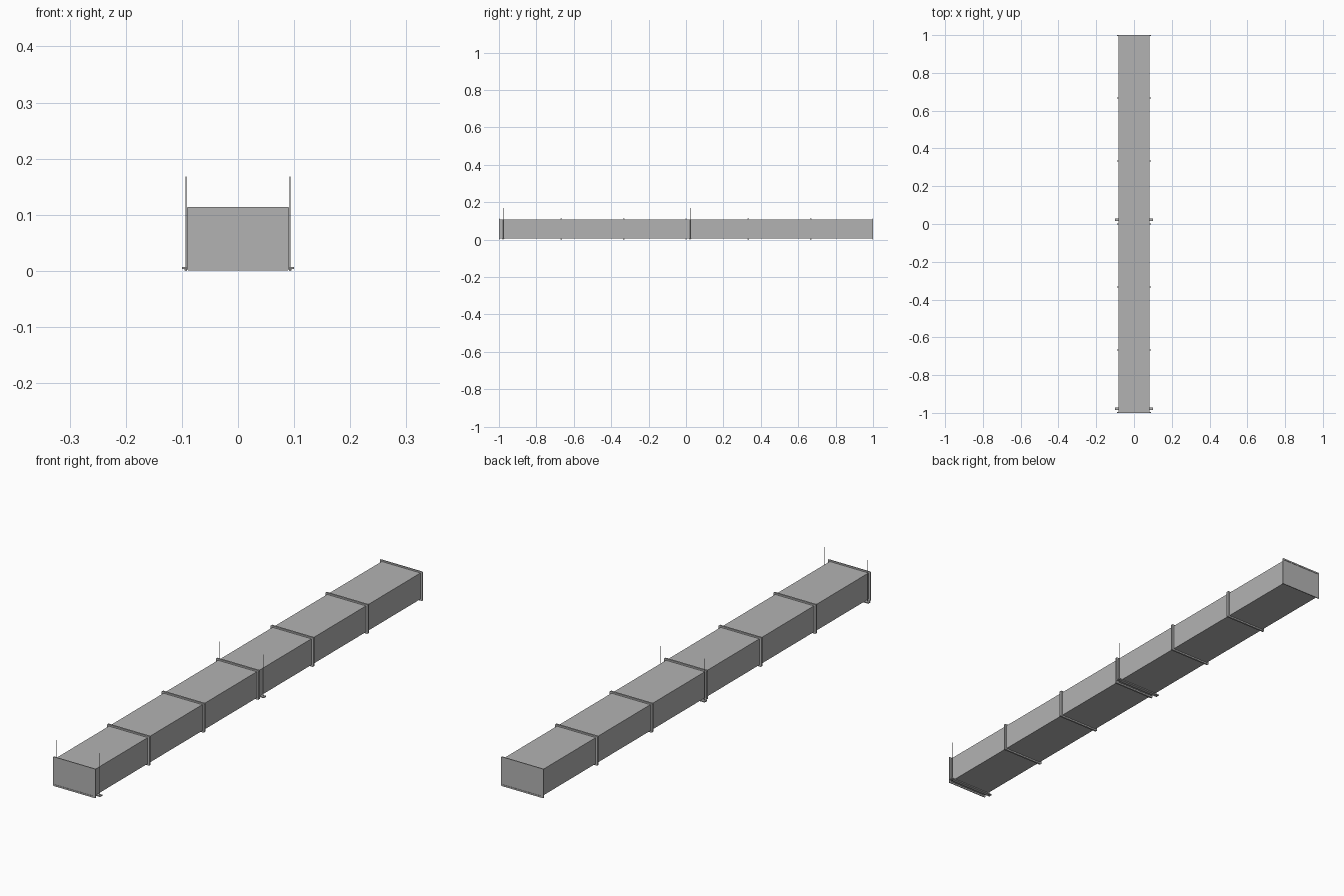
import bpy, bmesh
from mathutils import Matrix

if "Cube" in bpy.data.objects:
    bpy.data.objects.remove(bpy.data.objects["Cube"])

DW, Z0, Z1 = 0.083, 0.007, 0.108      # duct half width, bottom, top
FW, F0, F1 = 0.091, 0.001, 0.114      # flange half width, bottom, top
SEG, FT = 2 / 6, 0.0035               # section length, flange thickness

steel = bpy.data.materials.new("dark_steel")
steel.diffuse_color = (0.45, 0.45, 0.45, 1)
steel.use_nodes = True
steel.node_tree.nodes["Principled BSDF"].inputs["Base Color"].default_value = steel.diffuse_color


def finish(name, bm):
    me = bpy.data.meshes.new(name)
    bm.to_mesh(me)
    bm.free()
    me.materials.append(steel)
    ob = bpy.data.objects.new(name, me)
    bpy.context.collection.objects.link(ob)
    return ob


def box(name, x, y, z):
    bm = bmesh.new()
    bmesh.ops.create_cube(bm, size=1)
    for v in bm.verts:
        v.co = [r[0] + (c + 0.5) * (r[1] - r[0]) for c, r in zip(v.co, (x, y, z))]
    return finish(name, bm)


def rod(name, x, y, z0, z1, r, sides):
    bm = bmesh.new()
    bmesh.ops.create_cone(bm, cap_ends=True, segments=sides, radius1=r, radius2=r,
                          depth=z1 - z0, matrix=Matrix.Translation((x, y, (z0 + z1) / 2)))
    return finish(name, bm)


def flange(name, y):
    # rectangular ring with clipped corners around the duct
    def loop(w, a, b, c):
        return [(-w + c, a), (w - c, a), (w, a + c), (w, b - c),
                (w - c, b), (-w + c, b), (-w, b - c), (-w, a + c)]
    bm = bmesh.new()
    rings = []
    for pts, yy in ((loop(FW, F0, F1, 0.002), y), (loop(FW, F0, F1, 0.002), y + FT),
                    (loop(DW, Z0, Z1, 0.001), y + FT), (loop(DW, Z0, Z1, 0.001), y)):
        rings.append([bm.verts.new((px, yy, pz)) for px, pz in pts])
    for k in range(4):
        a, b = rings[k], rings[(k + 1) % 4]
        for i in range(8):
            j = (i + 1) % 8
            bm.faces.new((a[i], a[j], b[j], b[i]))
    bmesh.ops.recalc_face_normals(bm, faces=bm.faces)
    return finish(name, bm)


# duct sections, slightly recessed in a flange at both ends
for i in range(6):
    y0 = -1 + i * SEG
    box(f"duct_section_{i}", (-DW, DW), (y0 + 0.0015, y0 + SEG - 0.0015), (Z0, Z1))
    flange(f"front_flange_{i}", y0)
    flange(f"back_flange_{i}", y0 + SEG - FT)

# trapeze hangers: cross bar, threaded rods and nuts
for n, y in enumerate((-0.978, 0.022)):
    box(f"hanger_bar_{n}", (-0.1, 0.1), (y - 0.007, y + 0.007), (0.003, 0.007))
    for side, x in (("left", -0.093), ("right", 0.093)):
        rod(f"{side}_hanger_rod_{n}", x, y, 0.0, 0.168, 0.001, 8)
        rod(f"{side}_hanger_nut_{n}", x, y, 0.001, 0.003, 0.0025, 6)
